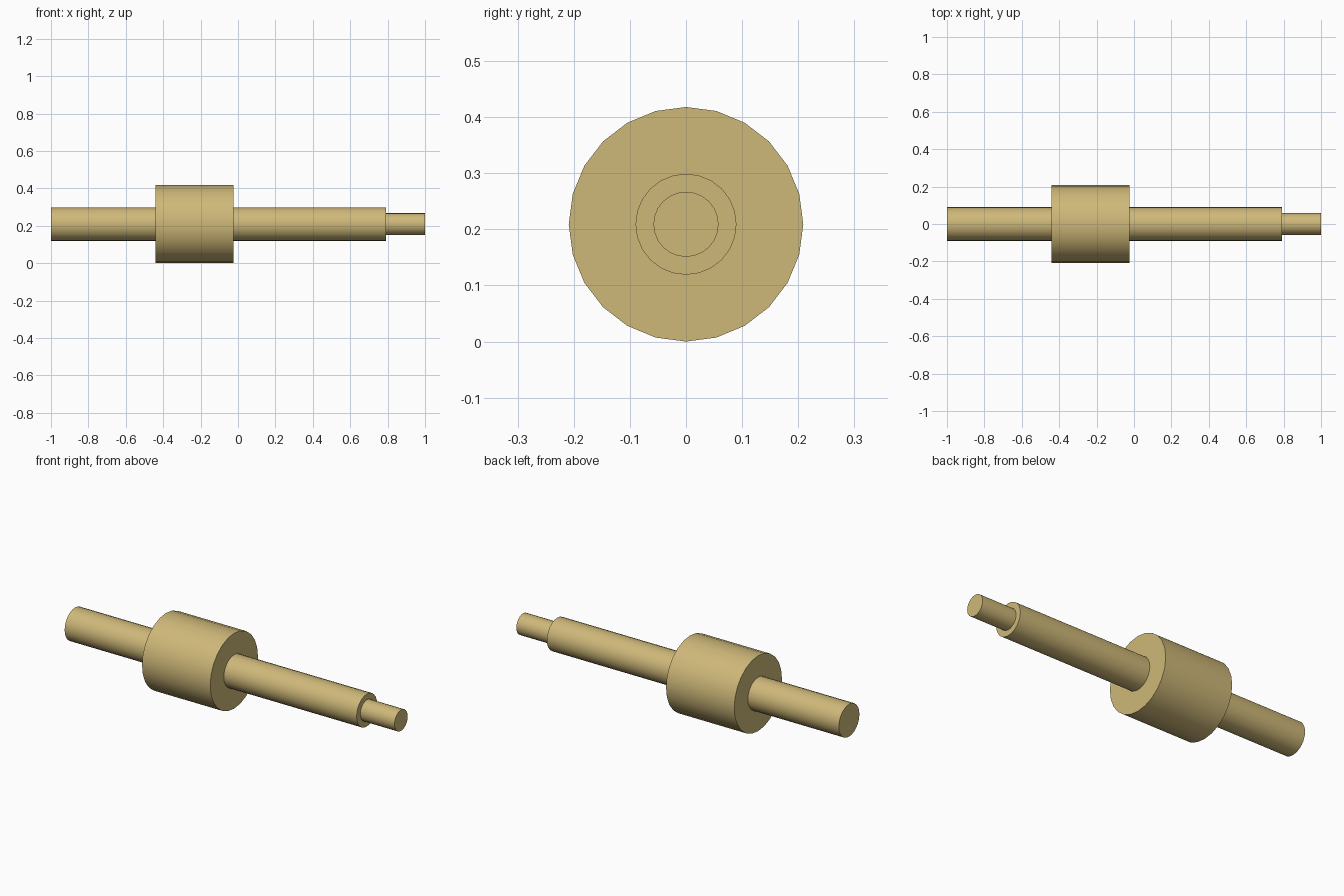
import bpy
import bmesh
from math import radians, tau
from mathutils import Vector

cube = bpy.data.objects.get("Cube")
if cube:
    bpy.data.objects.remove(cube, do_unlink=True)

SIDES = 24
COLLAR_R, SHAFT_R, TIP_R = 0.209, 0.09, 0.058

# Brass colour
brass = bpy.data.materials.new("brass")
brass.use_nodes = True
colour = (0.62, 0.48, 0.19, 1)
brass.diffuse_color = colour
brass.node_tree.nodes["Principled BSDF"].inputs["Base Color"].default_value = colour

# Stepped half profile (x, radius): rear shaft, collar, front shaft, tip
profile = [
    (-1, 0), (-1, SHAFT_R), (-0.442, SHAFT_R),
    (-0.442, COLLAR_R), (-0.024, COLLAR_R),
    (-0.024, SHAFT_R), (0.79, SHAFT_R),
    (0.79, TIP_R), (1, TIP_R), (1, 0),
]

# Turn the profile around the shaft axis
bm = bmesh.new()
verts = [bm.verts.new((x, 0, r)) for x, r in profile]
edges = [bm.edges.new(pair) for pair in zip(verts, verts[1:])]
bmesh.ops.spin(bm, geom=verts + edges, cent=(0, 0, 0), axis=(1, 0, 0),
               angle=tau, steps=SIDES, use_merge=True)
bmesh.ops.remove_doubles(bm, verts=bm.verts, dist=0.0001)
bmesh.ops.recalc_face_normals(bm, faces=bm.faces)
bmesh.ops.translate(bm, verts=bm.verts, vec=Vector((0, 0, COLLAR_R)))

mesh = bpy.data.meshes.new("stepped_shaft")
bm.to_mesh(mesh)
bm.free()
mesh.materials.append(brass)
shaft = bpy.data.objects.new("stepped_shaft", mesh)
bpy.context.collection.objects.link(shaft)

# Smooth round walls, crisp shoulders
bpy.ops.object.select_all(action="DESELECT")
shaft.select_set(True)
bpy.context.view_layer.objects.active = shaft
bpy.ops.object.shade_smooth_by_angle(angle=radians(30))
